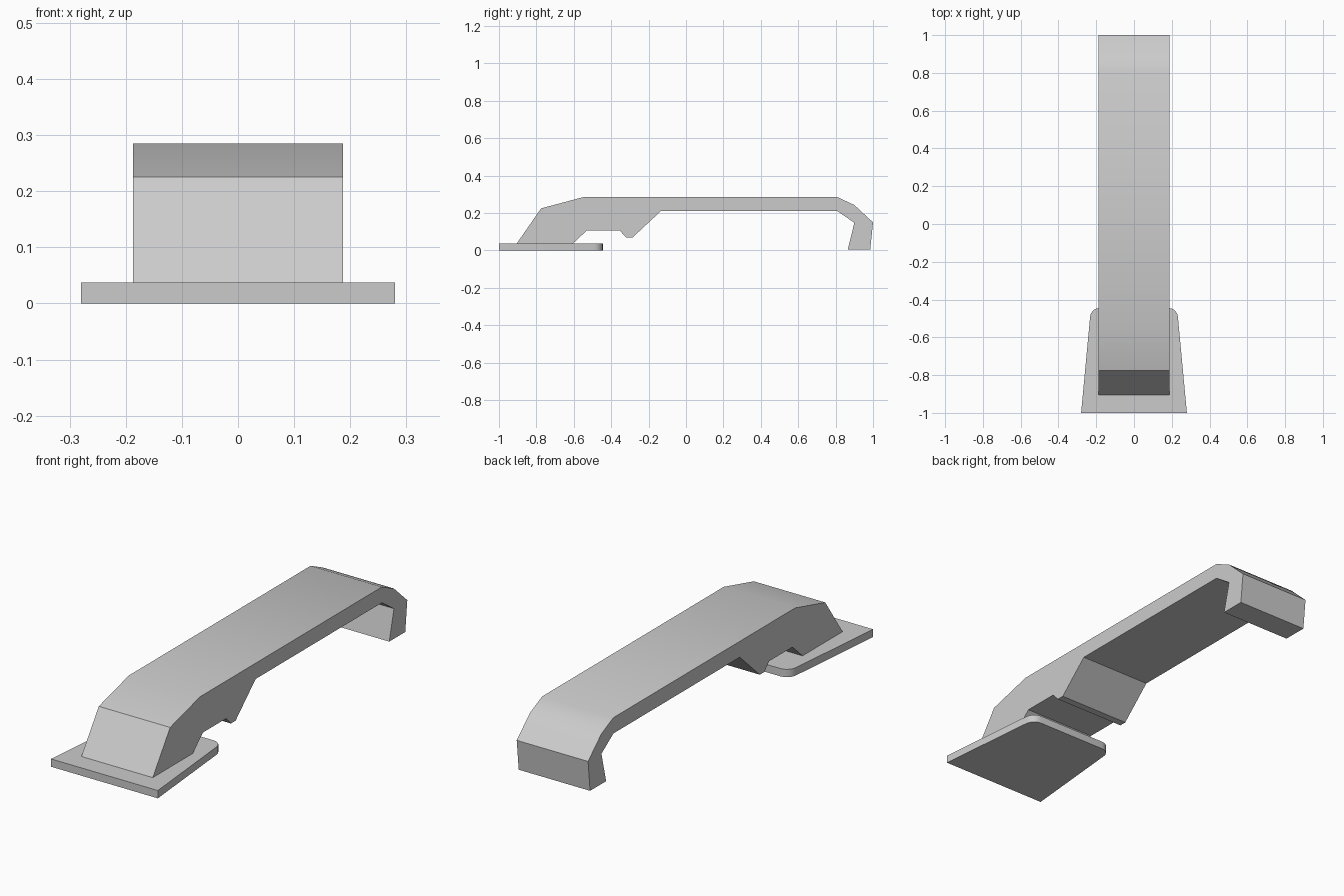
import bpy, bmesh, math
from mathutils import Vector

cube = bpy.data.objects.get("Cube")
if cube:
    bpy.data.objects.remove(cube, do_unlink=True)

grey = bpy.data.materials.new("plain grey")
grey.use_nodes = True
grey.diffuse_color = (0.6, 0.6, 0.6, 1)
grey.node_tree.nodes["Principled BSDF"].inputs["Base Color"].default_value = (0.6, 0.6, 0.6, 1)


def extrude_profile(name, points, direction, round_test=None, radius=0.0):
    """Extrude a closed outline; optionally round the edges chosen by round_test."""
    bm = bmesh.new()
    face = bm.faces.new([bm.verts.new(p) for p in points])
    moved = bmesh.ops.extrude_face_region(bm, geom=[face], use_keep_orig=True)["geom"]
    bmesh.ops.translate(bm, vec=Vector(direction),
                        verts=[g for g in moved if isinstance(g, bmesh.types.BMVert)])
    if round_test:
        edges = [e for e in bm.edges if all(round_test(v.co) for v in e.verts)
                 and abs(e.verts[0].co.z - e.verts[1].co.z) > 0.01]
        bmesh.ops.bevel(bm, geom=edges, offset=radius, segments=5,
                        profile=0.5, affect='EDGES')
    bmesh.ops.recalc_face_normals(bm, faces=bm.faces)
    mesh = bpy.data.meshes.new(name)
    bm.to_mesh(mesh)
    bm.free()
    mesh.materials.append(grey)
    obj = bpy.data.objects.new(name, mesh)
    bpy.context.collection.objects.link(obj)
    bpy.ops.object.select_all(action='DESELECT')
    obj.select_set(True)
    bpy.context.view_layer.objects.active = obj
    bpy.ops.object.shade_smooth_by_angle(angle=math.radians(30))
    return obj


# Tapered base plate with rounded back corners
PLATE = 0.037
extrude_profile("base_plate",
                [(-0.28, -1, 0), (0.28, -1, 0), (0.228, -0.445, 0), (-0.228, -0.445, 0)],
                (0, 0, PLATE), lambda co: co.y > -0.5, 0.045)

# Arm: side outline with front block, small catch and hooked back end
HALF = 0.187
outline = [(-0.905, PLATE), (-0.775, 0.225), (-0.55, 0.285), (0.81, 0.285),
           (0.9, 0.243), (1.0, 0.15), (0.985, 0.005), (0.865, 0.005),
           (0.9, 0.148), (0.81, 0.21), (-0.135, 0.21), (-0.285, 0.07),
           (-0.32, 0.07), (-0.355, 0.107), (-0.53, 0.107), (-0.605, PLATE)]
extrude_profile("arm", [(-HALF, y, z) for y, z in outline], (2 * HALF, 0, 0))
